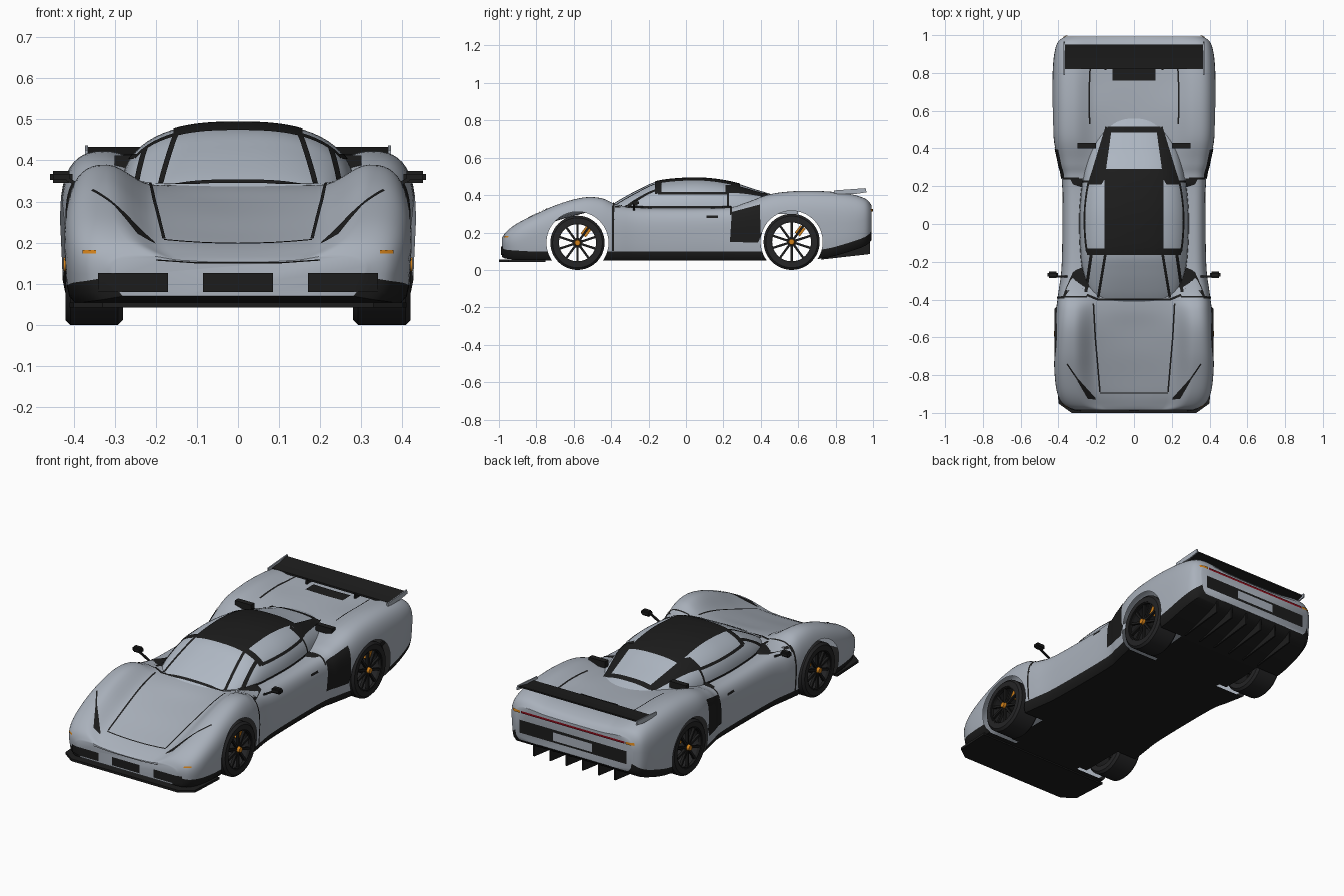
import bpy, bmesh, math
from mathutils import Vector, Matrix
from mathutils.bvhtree import BVHTree

if "Cube" in bpy.data.objects:
    bpy.data.objects.remove(bpy.data.objects["Cube"])


def mat(name, r, g, b):
    m = bpy.data.materials.new(name)
    m.diffuse_color = (r, g, b, 1)
    m.use_nodes = True
    m.node_tree.nodes["Principled BSDF"].inputs["Base Color"].default_value = m.diffuse_color
    return m


SILVER = mat("silver paint", .40, .44, .50)
GLASS = mat("pale glass", .43, .48, .55)
BLACK = mat("black trim", .012, .012, .012)
RUBBER = mat("tyre rubber", .018, .018, .019)
ORANGE = mat("orange", .65, .22, .01)
RED = mat("dark red", .25, .004, .01)


def finish(name, bm, mats, mirror=False, angle=35):
    if mirror:
        d = bmesh.ops.duplicate(bm, geom=bm.verts[:] + bm.edges[:] + bm.faces[:])["geom"]
        for v in d:
            if isinstance(v, bmesh.types.BMVert):
                v.co.x *= -1
        bmesh.ops.reverse_faces(bm, faces=[f for f in d if isinstance(f, bmesh.types.BMFace)])
    me = bpy.data.meshes.new(name)
    bm.to_mesh(me)
    bm.free()
    for m in mats:
        me.materials.append(m)
    me.shade_smooth()
    me.set_sharp_from_angle(angle=math.radians(angle))
    o = bpy.data.objects.new(name, me)
    bpy.context.collection.objects.link(o)
    return o


def box(bm, c, s, rot=Matrix()):
    bmesh.ops.create_cube(bm, size=1, matrix=Matrix.Translation(c) @ rot @ Matrix.Diagonal((*s, 1)))


def boxes(name, m, items, mirror=False):
    bm = bmesh.new()
    for c, s in items:
        box(bm, c, s)
    return finish(name, bm, [m], mirror)


def prism(bm, pts, x0, x1):
    # extrude a (y, z) outline between two x values
    f = bm.faces.new([bm.verts.new((x0, *p)) for p in pts])
    g = bmesh.ops.extrude_face_region(bm, geom=[f])["geom"]
    bmesh.ops.translate(bm, vec=(x1 - x0, 0, 0), verts=[v for v in g if isinstance(v, bmesh.types.BMVert)])
    bmesh.ops.recalc_face_normals(bm, faces=bm.faces[:])


def spline(rows, n):
    out = []
    for i in range(len(rows) - 1):
        p = [rows[max(0, min(len(rows) - 1, i + k))] for k in (-1, 0, 1, 2)]
        for s in range(n):
            t = s / n
            out.append([b + .5 * t * (c - a + t * (2 * a - 5 * b + 4 * c - d + t * (3 * (b - c) + d - a)))
                        for a, b, c, d in zip(*p)])
    return out + [list(rows[-1])]


def loft(rows, section, black_below=0):
    bm = bmesh.new()
    rings = []
    for r in rows:
        h = section(r)
        full = h + [(-x, z) for x, z in h[-2:0:-1]]
        rings.append([bm.verts.new((x, r[0], z)) for x, z in full])
    n, k = len(rings[0]), black_below
    for a, b in zip(rings, rings[1:]):
        for i in range(n):
            f = bm.faces.new((a[i], a[(i + 1) % n], b[(i + 1) % n], b[i]))
            f.material_index = int(i < k or i >= n - k)
    bm.faces.new(rings[0])
    bm.faces.new(rings[-1])
    bmesh.ops.recalc_face_normals(bm, faces=bm.faces[:])
    return bm


# Body stations: y, half width, floor z, widest z, fender x, fender z, valley z, centre z
BODY = [
    (-.985, .31, .07, .135, .22, .168, .157, .152), (-.96, .37, .06, .14, .27, .205, .172, .167),
    (-.9, .405, .055, .15, .30, .25, .202, .193), (-.8, .42, .05, .18, .315, .30, .238, .226),
    (-.68, .423, .05, .2, .32, .352, .278, .266), (-.55, .42, .05, .2, .32, .387, .316, .302),
    (-.45, .412, .05, .2, .315, .383, .335, .33), (-.36, .40, .05, .2, .31, .347, .34, .34),
    (-.2, .382, .05, .2, .30, .33, .33, .33), (.2, .38, .05, .22, .30, .332, .33, .33),
    (.32, .40, .05, .24, .31, .36, .345, .34), (.45, .425, .05, .25, .32, .405, .37, .365),
    (.6, .432, .05, .25, .32, .422, .385, .375), (.75, .432, .065, .25, .32, .42, .385, .38),
    (.88, .425, .10, .25, .32, .405, .385, .38), (.96, .405, .13, .27, .31, .38, .367, .362),
    (.993, .365, .16, .27, .28, .345, .336, .335)]


def body_section(r):
    y, w, zb, zw, xf, zf, zv, zc = r
    xv, zs = xf * .6, zb + .048
    h = [(0, zb), (w * .5, zb), (w - .03, zb), (w - .012, zb + .02), (w - .006, zs)]
    h += [(w - .003, (zs + zw) / 2)]
    for i in range(13):
        a = i / 12 * math.pi / 2
        h.append((xf + (w - xf) * max(0, math.cos(a)) ** .72, zw + (zf - zw) * math.sin(a) ** .72))
    for i in range(1, 9):
        t = 1 - i / 8
        h.append((xv + (xf - xv) * t, zv + (zf - zv) * t * t * (3 - 2 * t)))
    return h + [(xv * t, zc + (zv - zc) * t * t) for t in (.75, .5, .25, 0)]


body = finish("body_shell", loft(spline(BODY, 6), body_section, 4), [SILVER, BLACK])

# Wheel arches cut from the shell and left open inside
WHEELS = [(-.58, .145), (.565, .15)]
bm = bmesh.new()
for y, r in WHEELS:
    for s in (-1, 1):
        bmesh.ops.create_cone(bm, cap_ends=True, segments=64, radius1=.166, radius2=.166, depth=.3,
                              matrix=Matrix.Translation((s * .41, y, r)) @ Matrix.Rotation(math.pi / 2, 4, 'Y'))
cutter = finish("arch_cutter", bm, [SILVER])
cutter.hide_render = True
mod = body.modifiers.new("arches", 'BOOLEAN')
mod.object, mod.operation, mod.solver = cutter, 'DIFFERENCE', 'EXACT'
cut = bpy.data.meshes.new_from_object(body.evaluated_get(bpy.context.evaluated_depsgraph_get()))
body.modifiers.clear()
body.data = cut
bpy.data.objects.remove(cutter)
bm = bmesh.new()
bm.from_mesh(cut)
kill = []
for f in bm.faces:
    c = f.calc_center_median()
    if abs(c.x) > .259 and any(math.hypot(c.y - y, c.z - r) < .1661 for y, r in WHEELS):
        kill.append(f)
bmesh.ops.delete(bm, geom=kill, context='FACES')
bm.to_mesh(cut)
bm.free()

# Cabin: y, base half width, top z
CABIN = [(-.43, .17, .325), (-.36, .235, .372), (-.25, .27, .432), (-.15, .282, .474), (0, .288, .49),
         (.12, .283, .488), (.25, .268, .468), (.38, .24, .428), (.5, .20, .392), (.6, .16, .36)]


def cabin_section(r):
    y, w, zt = r
    return [(0, .30)] + [(w * max(0, math.cos(a)) ** .77, .30 + (zt - .30) * math.sin(a) ** .77)
                         for a in (i / 16 * math.pi / 2 for i in range(17))]


cabin = finish("cabin", loft(spline(CABIN, 6), cabin_section), [GLASS])

# Surface used to lay trim plates on the car
verts, polys = [], []
for o in (body, cabin):
    n = len(verts)
    verts += [v.co.copy() for v in o.data.vertices]
    polys += [[n + i for i in p.vertices] for p in o.data.polygons]
TREE = BVHTree.FromPolygons(verts, polys)
VIEWS = {'top': (lambda a, b: (a, b, 2), (0, 0, -1)), 'side': (lambda a, b: (2, a, b), (-1, 0, 0)),
         'front': (lambda a, b: (a, -2, b), (0, 1, 0)), 'back': (lambda a, b: (a, 2, b), (0, -1, 0))}


def plate(name, m, view, quads, mirror=False, lift=.004):
    start, d = VIEWS[view][0], Vector(VIEWS[view][1])
    bm = bmesh.new()
    for q in quads:
        a, b, c, e = (Vector(p) for p in q)
        nu = max(1, int(max((b - a).length, (c - e).length) / .015))
        nv = max(1, int(max((e - a).length, (c - b).length) / .015))
        grid = []
        for j in range(nv + 1):
            row = []
            for i in range(nu + 1):
                u, v = i / nu, j / nv
                p = (a * (1 - u) + b * u) * (1 - v) + (e * (1 - u) + c * u) * v
                hit = TREE.ray_cast(Vector(start(*p)), d)[0]
                if hit is None:
                    hit = TREE.find_nearest(Vector(start(*p)) + d * 1.1)[0]
                row.append(bm.verts.new(hit - d * lift))
            grid.append(row)
        for r, s in zip(grid, grid[1:]):
            for i in range(nu):
                f = bm.faces.new((r[i], r[i + 1], s[i + 1], s[i]))
                f.normal_update()
                if f.normal.dot(d) > 0:
                    f.normal_flip()
    return finish(name, bm, [m], mirror)


def line(w, *pts):
    out = []
    for p, q in zip(pts, pts[1:]):
        p, q = Vector(p), Vector(q)
        n = (q - p).normalized()
        n = Vector((-n.y, n.x)) * w / 2
        out.append((p - n, q - n, q + n, p + n))
    return out


def rect(x0, y0, x1, y1):
    return [((x0, y0), (x1, y0), (x1, y1), (x0, y1))]


# Roof, window frames and shut lines
plate("roof_panel", BLACK, 'top', rect(-.157, -.15, .157, .29) + rect(-.25, -.165, .25, -.13))
plate("windscreen_frame", BLACK, 'top', line(.014, (.15, -.15), (.19, -.39)) + line(.016, (.225, -.15), (.255, -.36)), True)
plate("windscreen_base", BLACK, 'top', line(.012, (-.25, -.375), (-.19, -.4), (.19, -.4), (.25, -.375)))
plate("rear_window_frame", BLACK, 'top', [((.155, .24), (.235, .24), (.15, .52), (.12, .49))], True)
plate("rear_window_base", BLACK, 'top', rect(-.14, .485, .14, .515))
plate("side_window_trim", BLACK, 'side', line(.01, (-.38, .338), (-.2, .336), (.24, .337))
      + line(.012, (-.15, .41), (.22, .41)) + line(.012, (.225, .335), (.225, .41))
      + rect(.21, .41, .27, .455), True)
plate("hood_lines", BLACK, 'top', line(.008, (.215, -.42), (.205, -.6), (.18, -.89)), True)
plate("hood_front_line", BLACK, 'top', line(.006, (-.18, -.895), (.18, -.895)))
plate("door_lines", BLACK, 'side', line(.01, (-.39, .1), (-.39, .345)), True)
plate("shoulder_lines", BLACK, 'top', line(.008, (.25, -.385), (.40, -.385)) + line(.01, (.29, .24), (.375, .24))
      + line(.008, (.235, .53), (.238, .7), (.232, .83)), True)
plate("deck_vent", BLACK, 'top', rect(-.115, .76, .115, .83))
plate("side_intake", BLACK, 'side', [((.235, .15), (.40, .145), (.395, .35), (.245, .31))], True)

# Nose and tail details
plate("headlight", BLACK, 'top', line(.007, (.205, -.925), (.30, -.82), (.355, -.74))
      + line(.007, (.355, -.74), (.335, -.77), (.235, -.915)) + [((.2, -.93), (.245, -.925), (.30, -.83), (.27, -.85))], True)
plate("front_indicator", ORANGE, 'front', rect(.345, .174, .378, .182), True)
plate("front_grille", BLACK, 'front', rect(-.085, .08, .085, .126))
plate("front_side_intake", BLACK, 'front', rect(.17, .08, .34, .126), True)
plate("nose_line", BLACK, 'front', line(.003, (-.2, .158), (-.1, .151), (.1, .151), (.2, .158)))
plate("rear_panel", BLACK, 'back', rect(-.33, .2, .33, .272))
plate("number_plate", SILVER, 'back', rect(-.12, .212, .12, .258), lift=.007)
plate("tail_light", RED, 'back', rect(-.32, .312, .32, .324), lift=.006)
plate("rear_indicator", ORANGE, 'back', rect(.325, .312, .375, .325), True, .006)

bm = bmesh.new()
outline = [(.33, -1), (.40, -.95), (.41, -.75), (-.41, -.75), (-.40, -.95), (-.33, -1)]
f = bm.faces.new([bm.verts.new((*p, .042)) for p in outline])
g = bmesh.ops.extrude_face_region(bm, geom=[f])["geom"]
bmesh.ops.translate(bm, vec=(0, 0, .013), verts=[v for v in g if isinstance(v, bmesh.types.BMVert)])
bmesh.ops.recalc_face_normals(bm, faces=bm.faces[:])
finish("front_splitter", bm, [BLACK])

bm = bmesh.new()
for x in (-.25, -.15, -.05, .05, .15, .25):
    prism(bm, [(.72, .055), (.985, .085), (.985, .165), (.75, .08)], x - .004, x + .004)
finish("diffuser_fins", bm, [BLACK])

# Rear wing
bm = bmesh.new()
prism(bm, [(.82, .405), (.88, .405), (.95, .425), (.95, .433), (.88, .418), (.82, .415)], -.365, .365)
finish("wing_blade", bm, [BLACK])
bm = bmesh.new()
prism(bm, [(.79, .405), (.9, .405), (.965, .415), (.96, .437), (.79, .425)], .365, .372)
finish("wing_end_plate", bm, [SILVER], True)
boxes("wing_support", BLACK, [((.15, .84, .395), (.01, .05, .035))], True)

# Mirrors, scoops, door handles
bm = bmesh.new()
box(bm, (.43, -.268, .36), (.055, .035, .03))
bmesh.ops.bevel(bm, geom=bm.edges[:], offset=.008, segments=2, affect='EDGES')
box(bm, (.385, -.278, .338), (.07, .01, .009), Matrix.Rotation(-.5, 4, 'Y'))
finish("mirror", bm, [BLACK], True)
boxes("intake_scoop", BLACK, [((.25, .415, .395), (.1, .03, .035))], True)
plate("door_handle", BLACK, 'side', rect(.11, .278, .17, .29), True)


# Wheels
def lathe(bm, profile, n=48):
    rings = [[bm.verts.new((x, r * math.cos(k * math.tau / n), r * math.sin(k * math.tau / n)))
              for x, r in profile] for k in range(n)]
    m = len(profile)
    for k in range(n):
        a, b = rings[k], rings[(k + 1) % n]
        for i in range(m):
            bm.faces.new((a[i], a[(i + 1) % m], b[(i + 1) % m], b[i]))
    bmesh.ops.recalc_face_normals(bm, faces=bm.faces[:])


for label, (y, r) in zip(("front", "rear"), WHEELS):
    at = Vector((.35, y, r))
    bm = bmesh.new()
    lathe(bm, [(-.07, r - .04), (-.07, r - .012), (-.058, r), (.058, r), (.07, r - .012), (.07, r - .04)])
    bmesh.ops.translate(bm, vec=at, verts=bm.verts[:])
    finish(label + "_tyre", bm, [RUBBER], True)
    bm = bmesh.new()
    lathe(bm, [(.05, r - .046), (.066, r - .046), (.066, r - .036), (.05, r - .036)])
    lathe(bm, [(.0, .004), (.058, .004), (.058, .026), (.0, .026)], 24)
    for k in range(10):
        rot = Matrix.Rotation(k * math.tau / 10, 4, 'X')
        box(bm, rot @ Vector((.054, 0, r * .5 - .012)), (.014, .012, r - .06), rot)
    bmesh.ops.translate(bm, vec=at, verts=bm.verts[:])
    finish(label + "_rim", bm, [BLACK], True)
    bm = bmesh.new()
    bmesh.ops.create_cone(bm, cap_ends=True, segments=16, radius1=.018, radius2=.014, depth=.025,
                          matrix=Matrix.Translation(at + Vector((.062, 0, 0))) @ Matrix.Rotation(math.pi / 2, 4, 'Y'))
    rot = Matrix.Rotation(-.65, 4, 'X')
    box(bm, at + rot @ Vector((.025, 0, .075)), (.035, .034, .05), rot)
    finish(label + "_caliper_and_nut", bm, [ORANGE], True)
